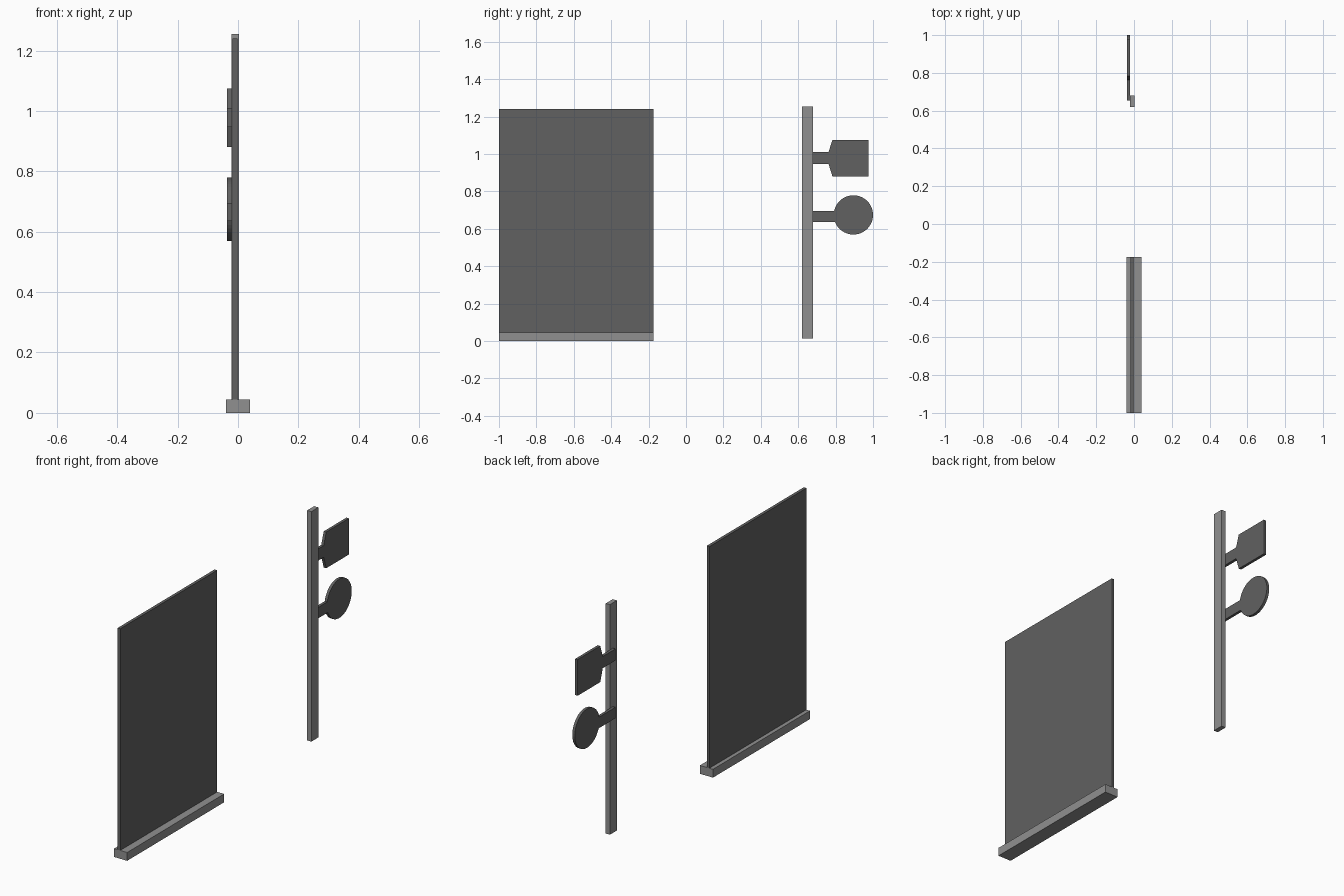
import bpy, bmesh, math

if "Cube" in bpy.data.objects:
    bpy.data.objects.remove(bpy.data.objects["Cube"])

dark = bpy.data.materials.new("dark_grey")
dark.diffuse_color = (0.12, 0.12, 0.12, 1)
dark.use_nodes = True
dark.node_tree.nodes["Principled BSDF"].inputs["Base Color"].default_value = dark.diffuse_color
mid = bpy.data.materials.new("mid_grey")
mid.diffuse_color = (0.28, 0.28, 0.28, 1)
mid.use_nodes = True
mid.node_tree.nodes["Principled BSDF"].inputs["Base Color"].default_value = mid.diffuse_color


def slab(name, profile, x0, x1, mat):
    """Extrude a (y, z) profile from x0 to x1."""
    bm = bmesh.new()
    face = bm.faces.new([bm.verts.new((x0, y, z)) for y, z in profile])
    ext = bmesh.ops.extrude_face_region(bm, geom=[face])["geom"]
    verts = [v for v in ext if isinstance(v, bmesh.types.BMVert)]
    bmesh.ops.translate(bm, verts=verts, vec=(x1 - x0, 0, 0))
    bmesh.ops.recalc_face_normals(bm, faces=bm.faces[:])
    mesh = bpy.data.meshes.new(name)
    bm.to_mesh(mesh)
    bm.free()
    mesh.materials.append(mat)
    ob = bpy.data.objects.new(name, mesh)
    bpy.context.collection.objects.link(ob)
    return ob


def rect(y0, y1, z0, z1):
    return [(y0, z0), (y1, z0), (y1, z1), (y0, z1)]


# Standing panel in its foot rail
slab("panel_base", rect(-1, -0.174, 0, 0.045), -0.039, 0.039, mid)
slab("panel", rect(-1, -0.174, 0.045, 1.24), -0.018, -0.002, dark)

# Sign post
slab("sign_post", rect(0.62, 0.68, 0.014, 1.254), -0.022, 0.003, mid)

# Square paddle: arm flaring into a plate
slab("square_sign", [(0.654, 0.947), (0.762, 0.947), (0.783, 0.88), (0.976, 0.88),
                     (0.976, 1.075), (0.783, 1.075), (0.762, 1.01), (0.654, 1.01)],
     -0.037, -0.022, dark)

# Round paddle: arm running into a disc
cy, cz, r, n = 0.895, 0.674, 0.105, 40
a0 = math.pi + math.asin(0.038 / r)
a1 = 3 * math.pi - math.asin(0.021 / r)
disc = [(cy + r * math.cos(a), cz + r * math.sin(a))
        for a in (a0 + (a1 - a0) * i / n for i in range(n + 1))]
slab("round_sign", [(0.654, 0.636)] + disc + [(0.654, 0.695)], -0.037, -0.022, dark)
